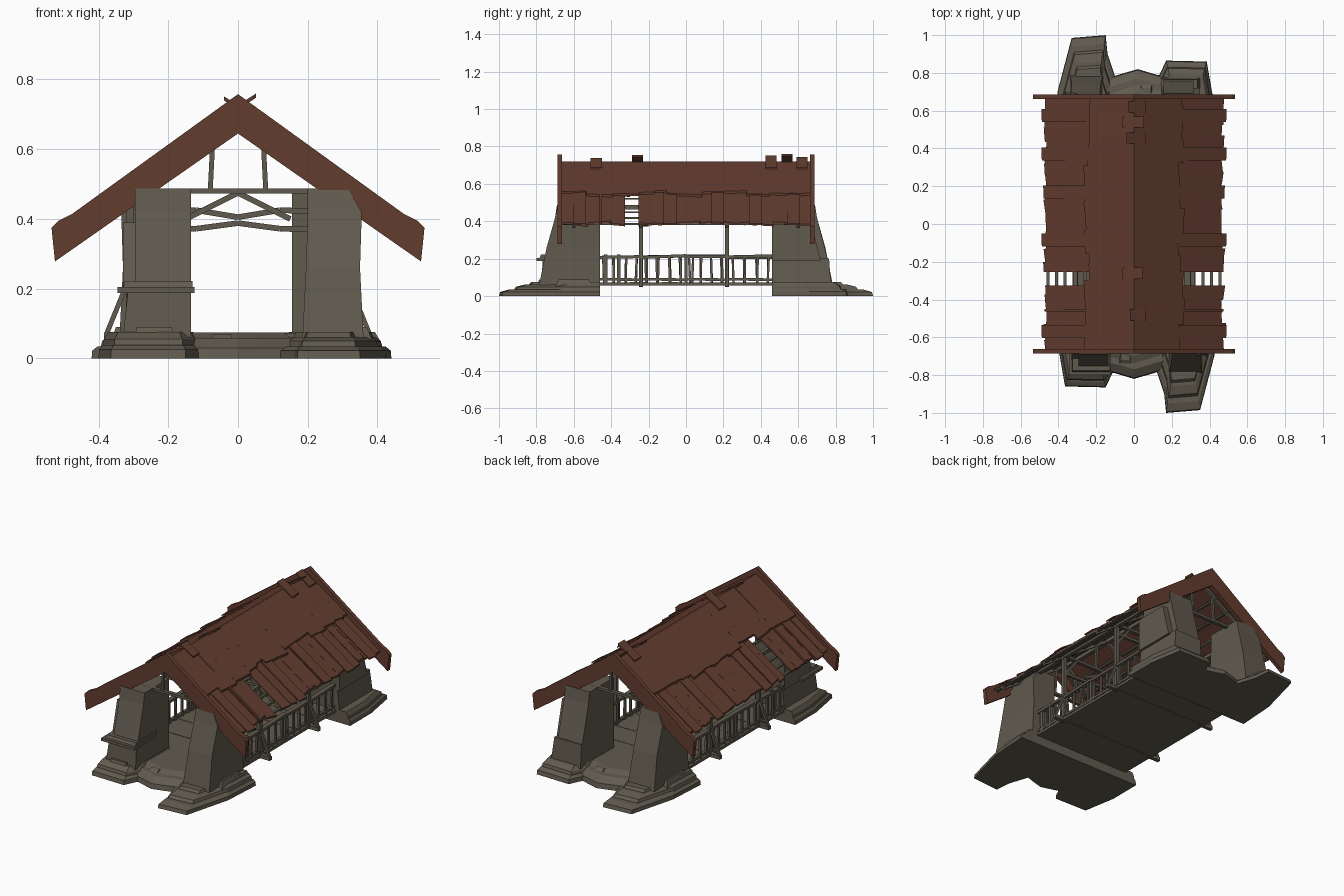
import bpy, bmesh, math, random
from mathutils import Vector

if "Cube" in bpy.data.objects:
    bpy.data.objects.remove(bpy.data.objects["Cube"])

random.seed(7)


def material(name, rgb):
    m = bpy.data.materials.new(name)
    m.diffuse_color = (*rgb, 1)
    m.use_nodes = True
    m.node_tree.nodes["Principled BSDF"].inputs["Base Color"].default_value = m.diffuse_color
    return m


STONE = material("weathered grey brown", (0.119, 0.104, 0.077))
ROOF = material("red brown roof", (0.123, 0.045, 0.028))


def finish(bm, name, mat):
    bmesh.ops.recalc_face_normals(bm, faces=bm.faces[:])
    me = bpy.data.meshes.new(name)
    bm.to_mesh(me)
    bm.free()
    me.materials.append(mat)
    ob = bpy.data.objects.new(name, me)
    bpy.context.collection.objects.link(ob)
    return ob


def add_loft(bm, rings):
    """Closed solid through rings of equal point count."""
    vs = [[bm.verts.new(p) for p in r] for r in rings]
    n = len(vs[0])
    for a, b in zip(vs, vs[1:]):
        for i in range(n):
            bm.faces.new((a[i], a[(i + 1) % n], b[(i + 1) % n], b[i]))
    bm.faces.new(vs[0][::-1])
    bm.faces.new(vs[-1])


def add_beam(bm, p, q, w, h=None):
    """Square timber from p to q."""
    p, q = Vector(p), Vector(q)
    h = h or w
    d = (q - p).normalized()
    up = Vector((0, 0, 1)) if abs(d.z) < 0.9 else Vector((0, 1, 0))
    s = d.cross(up).normalized()
    u = s.cross(d)
    corners = ((-1, -1), (1, -1), (1, 1), (-1, 1))
    add_loft(bm, [[e + s * (a * w / 2) + u * (b * h / 2) for a, b in corners] for e in (p, q)])


def rect(x0, x1, y0, y1, z):
    return [(x0, y0, z), (x1, y0, z), (x1, y1, z), (x0, y1, z)]


def layered(outline, steps, focus):
    """Rings of an outline pulled toward a focus: steps are (z, scale)."""
    fx, fy = focus
    return [[(fx + (x - fx) * s, fy + (y - fy) * s, z) for x, y in outline] for z, s in steps]


def turned_pair(name, solids, front_only=()):
    """Build at the front, then at the back turned half a circle and nudged sideways."""
    for end, k, dx in (("front", 1, 0), ("back", -1, .02)):
        bm = bmesh.new()
        for rings in list(solids) + (list(front_only) if k > 0 else []):
            add_loft(bm, [[(k * x + dx, k * y, z) for x, y, z in r] for r in rings])
        finish(bm, f"{end}_{name}", STONE)


# Stone footings and the threshold between them
long_pad = [(.12, -.46), (.12, -.78), (.16, -.90), (.17, -1.0), (.35, -.985), (.425, -.70), (.44, -.46)]
short_pad = [(-.10, -.46), (-.40, -.46), (-.40, -.66), (-.365, -.86), (-.15, -.865), (-.11, -.78)]
turned_pair("long_footing", [
    layered(long_pad, [(0, 1), (.022, .99), (.034, .91)], (.26, -.46)),
    layered(long_pad, [(.025, .87), (.05, .83), (.062, .74)], (.26, -.46)),
    layered(long_pad, [(.05, .73), (.075, .68)], (.26, -.46))])
turned_pair("short_footing", [
    layered(short_pad, [(0, 1), (.025, .99), (.038, .93)], (-.25, -.46)),
    layered(short_pad, [(.03, .92), (.055, .90), (.075, .82)], (-.25, -.46))],
    [[rect(-.30, -.18, -.80, -.74, .05), rect(-.29, -.19, -.785, -.74, .09)]])
sill = [(-.20, -.46), (-.20, -.77), (-.10, -.79), (0, -.82), (.07, -.80), (.20, -.76), (.20, -.46)]
turned_pair("threshold", [
    layered(sill, [(0, 1), (.03, .985), (.058, .86)], (0, -.46)),
    layered(sill, [(.05, .82), (.074, .66)], (0, -.46)),
    [rect(-.09, -.01, -.78, -.66, .03), rect(-.07, -.02, -.72, -.66, .07)]])

# Leaning stone towers: one broad, one with a ledge, on each end
turned_pair("broad_tower", [
    [rect(.185, .36, -.785, -.46, .06), rect(.195, .35, -.745, -.46, .26),
     rect(.20, .355, -.70, -.46, .42), rect(.20, .315, -.685, -.46, .487)],
    [rect(.345, .385, -.70, -.50, .05), rect(.345, .37, -.68, -.52, .09)]])
turned_pair("ledged_tower", [
    [rect(-.33, -.135, -.775, -.46, .06), rect(-.315, -.135, -.765, -.46, .20)],
    [rect(-.295, -.135, -.76, -.46, .19), rect(-.295, -.135, -.70, -.46, .42),
     rect(-.295, -.135, -.69, -.46, .487)],
    [rect(-.33, -.28, -.72, -.46, .19), rect(-.33, -.28, -.67, -.46, .39)]],
    # the ledge stones survive only on the front tower
    [[rect(-.345, -.125, -.80, -.60, .188), rect(-.345, -.125, -.80, -.60, .205)],
     [rect(-.33, -.13, -.785, -.58, .20), rect(-.325, -.13, -.775, -.58, .222)]])

# Deck, with cross joists poking out below the railings
bm = bmesh.new()
n = 11
for i in range(n):
    y0, y1 = -.47 + .94 * i / n, -.47 + .94 * (i + 1) / n
    z = .075 + random.uniform(-.003, .001)
    add_loft(bm, [rect(-.325, .325, y0, y1, .056), rect(-.325, .325, y0, y1, z)])
for y in (-.24, .22):
    add_beam(bm, (-.385, y, .063), (.385, y, .063), .022)
finish(bm, "bridge_deck", STONE)

# Railings with posts, balusters and outer knee braces
for side, k in (("right", 1), ("left", -1)):
    bm = bmesh.new()
    x = .31 * k
    ys = [-.47, -.24, 0, .22, .47]
    for a, b in zip(ys, ys[1:]):
        za, zb = .212 + random.uniform(-.006, .006), .212 + random.uniform(-.006, .006)
        add_beam(bm, (x, a, za), (x, b, zb), .026, .016)
        add_beam(bm, (x, a, .09), (x, b, .088), .018, .014)
        m = 4
        for i in range(m):
            y = a + (b - a) * (i + .5) / m + random.uniform(-.006, .006)
            add_beam(bm, (x, y, .065), (x, y + random.uniform(-.007, .007), .212), .012)
    for y in (-.43, -.36, 0):
        add_beam(bm, (x, y, .06), (x, y, .222), .018)
    for y in (-.24, .22):
        add_beam(bm, (x, y, .05), (x, y, .49), .022)
        add_beam(bm, (.378 * k, y, .068), (.318 * k, y, .215), .014)
    finish(bm, side + "_railing", STONE)

# Roof trusses: tie, bent collars, slanted struts and short uprights
SLOPE = .69


def roof_z(x):
    return .72 - SLOPE * abs(x)


for j, y in enumerate((-.60, -.24, .22, .60)):
    bm = bmesh.new()
    add_beam(bm, (-.31, y, .48), (.31, y, .48), .022, .015)
    for k in (1, -1):
        add_beam(bm, (0, y, .69), (.46 * k, y, .69 - .46 * SLOPE), .018)
        add_beam(bm, (.08 * k, y, .475), (.072 * k, y, .63), .014)
        if j in (1, 2):
            # one collar is arched, the other sags lower
            outer, mid = (.372, .388) if j == 1 else (.425, .405)
            add_beam(bm, (.31 * k, y, outer - .005), (.12 * k, y, outer), .016)
            add_beam(bm, (.12 * k, y, outer), (0, y, mid), .016)
            add_beam(bm, (.15 * k, y, .40), (0, y, .475), .016)
            add_beam(bm, (.31 * k, y, .36), (.22 * k, y, .48), .014)
    finish(bm, f"roof_truss_{j + 1}", STONE)

# Lengthwise wall plates, ridge beam and roof battens
bm = bmesh.new()
add_beam(bm, (0, -.66, .685), (0, .66, .685), .022)
for k in (1, -1):
    add_beam(bm, (.31 * k, -.66, .475), (.31 * k, .66, .475), .022)
    for x in (.10, .18, .26, .315, .365, .41, .455):
        add_beam(bm, (x * k, -.66, roof_z(x) - .02), (x * k, .66, roof_z(x) - .02), .016, .010)
finish(bm, "roof_battens", STONE)


def add_board(bm, k, x0, x1, y0, y1, lift0, lift1, skew=0, t=.010):
    """Roof board running down the slope on side k."""
    def end(x, lift, dx):
        z0, z1 = roof_z(x) + lift, roof_z(x + dx) + lift
        return [(k * x, y0, z0 - t), (k * (x + dx), y1, z1 - t), (k * (x + dx), y1, z1), (k * x, y0, z0)]
    add_loft(bm, [end(x0, lift0, 0), end(x1, lift1, skew)])


# Roof covering: uneven lower boards with a gap, overlapped by upper boards
for side, k in (("right", 1), ("left", -1)):
    bm = bmesh.new()
    for a, b in ((-.67, -.325), (-.255, .67)):
        y, i = a, 0
        while y < b - .005:
            y1 = y + random.uniform(.05, .085)
            y1 = b if b - y1 < .03 else y1
            lift = random.uniform(-.007, .001)
            add_board(bm, k, .20, random.uniform(.464, .478), y, y1, lift - .004, lift, random.uniform(-.012, .012))
            y = y1
    # longer boards lying on top
    for yc in (-.57, .575, .37, -.085, .17):
        add_board(bm, k, .24, .488 if yc != .17 else .478, yc - .034, yc + .034, .001, .006, .003, .008)
    finish(bm, side + "_lower_roof_boards", ROOF)
    bm = bmesh.new()
    y = -.67
    while y < .665:
        y1 = min(y + random.uniform(.06, .16), .67)
        add_board(bm, k, 0, random.uniform(.236, .262), y, y1, 0, .007, random.uniform(-.01, .01), .012)
        y = y1
    add_board(bm, k, .0, .475, -.462, -.45, .006, .006)
    finish(bm, side + "_upper_roof_boards", ROOF)

# Loose ridge caps, tilted over the ridge
bm = bmesh.new()
for y, k, up in ((-.48, -1, .022), (-.26, 1, .045), (.455, -1, .04), (.54, 1, .052), (.62, -1, .03)):
    add_board(bm, -k, -up, .06, y - .03, y + .03, 2 * up * SLOPE + .004, .010, 0, .012)
finish(bm, "ridge_caps", ROOF)

# Gable bargeboards
half = [(.475, .415), (.515, .395), (.535, .375), (.525, .278)]
gable = [(0, .758)] + half + [(0, .645)] + [(-x, z) for x, z in half[::-1]]
for end, y0, y1 in (("front", -.686, -.662), ("back", .662, .686)):
    bm = bmesh.new()
    add_loft(bm, [[(x, y, z) for x, z in gable] for y in (y0, y1)])
    finish(bm, end + "_bargeboard", ROOF)
